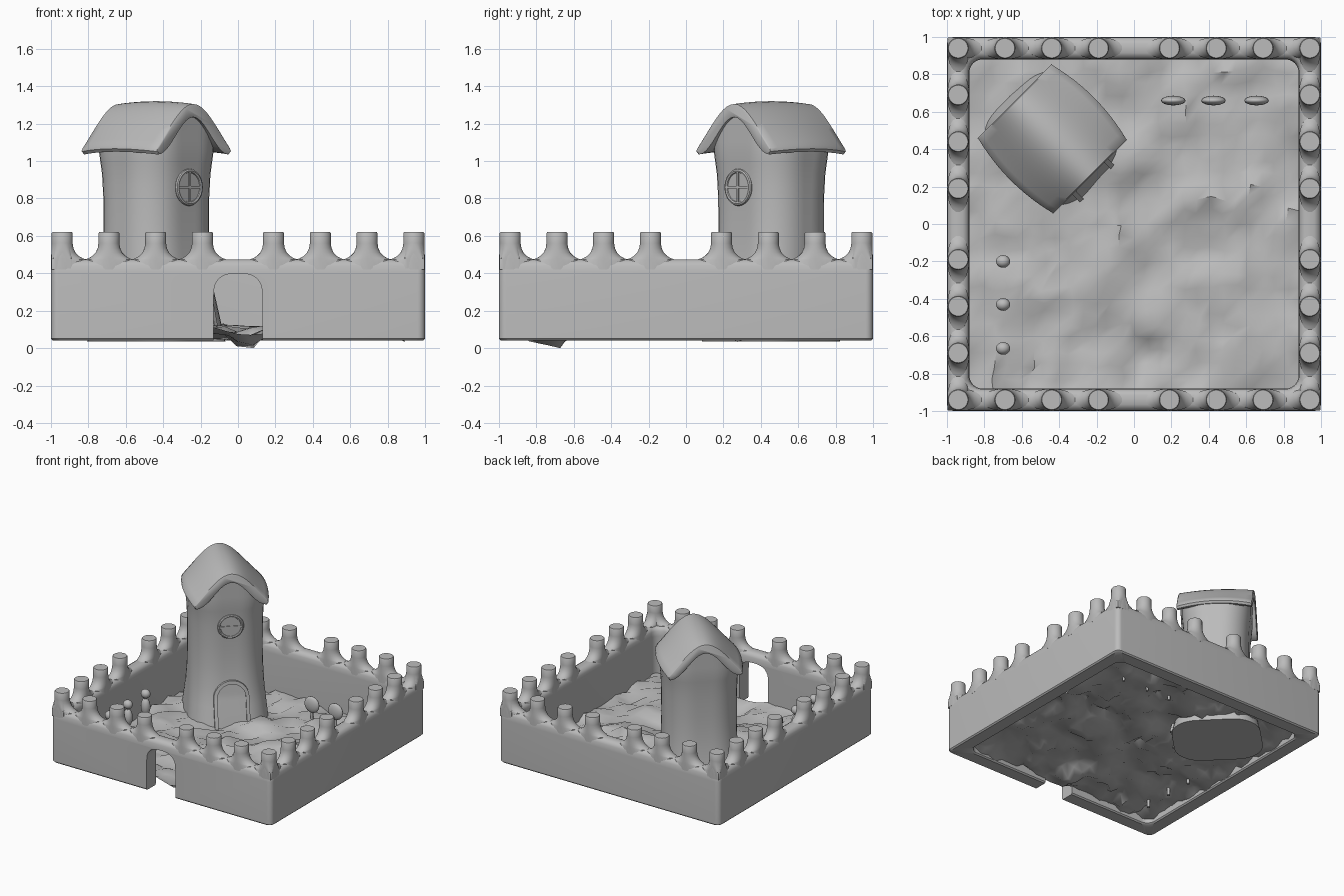
import bpy, bmesh, math, random
from mathutils import Vector, noise
from math import sin, cos, pi, sqrt

if "Cube" in bpy.data.objects:
    bpy.data.objects.remove(bpy.data.objects["Cube"])

random.seed(4)
grey = bpy.data.materials.new("stone grey")
grey.diffuse_color = (0.5, 0.5, 0.5, 1)
grey.use_nodes = True
grey.node_tree.nodes["Principled BSDF"].inputs["Base Color"].default_value = grey.diffuse_color


def finish(ob, angle=40):
    ob.data.materials.clear()
    ob.data.materials.append(grey)
    bpy.ops.object.select_all(action='DESELECT')
    ob.select_set(True)
    bpy.context.view_layer.objects.active = ob
    bpy.ops.object.shade_smooth_by_angle(angle=math.radians(angle))
    return ob


def loft(name, rings, cap=True, wrap=False, closed=True, angle=40):
    """Skin a list of equal-length point rings."""
    bm = bmesh.new()
    vs = [[bm.verts.new(p) for p in r] for r in rings]
    n = len(rings[0])
    for i in range(len(vs) if wrap else len(vs) - 1):
        a, b = vs[i], vs[(i + 1) % len(vs)]
        for j in range(n if closed else n - 1):
            k = (j + 1) % n
            bm.faces.new((a[j], a[k], b[k], b[j]))
    if cap and not wrap:
        bm.faces.new(vs[0])
        bm.faces.new(vs[-1])
    bmesh.ops.recalc_face_normals(bm, faces=bm.faces)
    me = bpy.data.meshes.new(name)
    bm.to_mesh(me)
    bm.free()
    ob = bpy.data.objects.new(name, me)
    bpy.context.collection.objects.link(ob)
    return finish(ob, angle)


def round_rect(hx, hy, r, z, seg=8, sub=6):
    """Rounded rectangle ring with subdivided straight sides."""
    pts = []
    for q, (sx, sy) in enumerate([(1, 1), (-1, 1), (-1, -1), (1, -1)]):
        for i in range(seg + 1):
            a = pi / 2 * (q + i / seg)
            pts.append(Vector((sx * (hx - r) + r * cos(a), sy * (hy - r) + r * sin(a), z)))
    out = []
    for i, p in enumerate(pts):
        out.append(p)
        if i % (seg + 1) == seg:
            nxt = pts[(i + 1) % len(pts)]
            out += [p.lerp(nxt, k / sub) for k in range(1, sub)]
    return out


# Wall: profile (offset from centre line, height) swept round the square
profile = [(-.05, .04), (.05, .04), (.06, .05), (.06, .40), (.057, .44), (.047, .462),
           (.025, .474), (-.025, .474), (-.047, .462), (-.057, .44), (-.06, .40), (-.06, .05)]
wall = loft("wall", [round_rect(.94 + d, .94 + d, .055 - .25 * d, z, 6, 1) for d, z in profile], wrap=True)

# Arched gateway cut through the front wall
arch = [(-.13, -.1)]
for i in range(17):
    a = pi - pi * i / 16
    c, s = cos(a), sin(a)
    arch.append((.13 * math.copysign(abs(c) ** .75, c), .28 + .12 * abs(s) ** .75))
arch.append((.13, -.1))
cutter = loft("gate_cutter", [[(x, y, z) for x, z in arch] for y in (-1.1, -.8)])
cutter.hide_render = True
mod = wall.modifiers.new("gate", 'BOOLEAN')
mod.operation, mod.solver, mod.object = 'DIFFERENCE', 'EXACT', cutter
bpy.context.view_layer.objects.active = wall
bpy.ops.object.modifier_apply(modifier="gate")
bpy.data.objects.remove(cutter)
finish(wall)

# Merlons: round pegs that flare out along the wall
flare = [(.62, .052, .052), (.614, .056, .056), (.56, .056, .056), (.535, .06, .057), (.51, .071, .058),
         (.492, .089, .059), (.48, .11, .059), (.473, .13, .059), (.42, .13, .0595)]
lim = lambda t: max(-.998, min(.998, t))
for side in range(4):
    ca, sa = round(cos(side * pi / 2)), round(sin(side * pi / 2))
    for t in (-.94, -.69, -.44, -.19, .19, .44, .69, .94):
        rings = []
        for z, a, b in flare:
            ring = []
            for i in range(28):
                w = 2 * pi * i / 28
                x, y = lim(t + a * cos(w)), -.94 + b * sin(w)
                ring.append((x * ca - y * sa, x * sa + y * ca, z))
            rings.append(ring)
        loft("merlon", rings)

# Rough ground sheet inside the walls
N = 26
rows = []
for j in range(N + 1):
    row = []
    for i in range(N + 1):
        x, y = -.89 + 1.78 * i / N, -.89 + 1.78 * j / N
        z = .088 + .05 * noise.noise(Vector((x * 4, y * 4, 2))) + random.uniform(-.025, .025)
        z -= .075 * math.exp(-((x - .02) ** 2 + (y + .7) ** 2) / .012)
        edge = i in (0, N) or j in (0, N)
        jit = 0 if edge else .018
        row.append((x + random.uniform(-jit, jit), y + random.uniform(-jit, jit), max(z, 0.0)))
    rows.append(row)
low = min(rows, key=lambda r: min(p[2] for p in r))
k = min(range(N + 1), key=lambda i: low[i][2])
low[k] = (low[k][0], low[k][1], 0.0)
loft("ground", rows, cap=False, closed=False, angle=50)

# Tower (local x = towards the door), placed turned by 45 degrees
def place(ob):
    ob.location = (-.437, .455, 0)
    ob.rotation_euler = (0, 0, -pi / 4)
    return ob


R = .2
LEVELS = [(.035, .335, .305), (.15, .308, .295), (.3, .272, .283), (.45, .251, .277), (.6, .241, .275),
          (.8, .241, .276), (.93, .247, .28), (1.05, .258, .292), (1.4, .26, .295)]


def size(z):
    for (z0, a0, b0), (z1, a1, b1) in zip(LEVELS, LEVELS[1:]):
        if z <= z1:
            f = max(0, (z - z0) / (z1 - z0))
            return a0 + f * (a1 - a0), b0 + f * (b1 - b0)


def surf(v, z):
    """Depth of the tower's front face."""
    hu, hv = size(z)
    d = max(0, abs(v) - (hv - R))
    return hu - R + sqrt(R * R - d * d)


def roof_top(t):
    return 1.085 + .235 * (.65 * (1 - t * t) + .35 * (1 + cos(pi * t)) / 2)


def roof_under(t):
    return 1.05 + .2 * (1 + cos(pi * min(1, abs(t)))) / 2


rings = []
for z in [.035, .09, .15, .22, .3, .37, .45, .52, .6, .7, .8, .87, .93, .99, 1.05, 1.1, 1.15, 1.2, 1.27]:
    hu, hv = size(z)
    ring = round_rect(hu, hv, R, z)
    for p in ring:
        p.z = min(p.z, roof_under(p.y / .29) + .015)
    rings.append(ring)
place(loft("tower", rings))

# Curved gable roof with drooping eaves
ts = [-1 + i / 10 for i in range(21)]
rings = []
for u, thin in [(-.272, .012), (-.28, 0)] + [(-.28 + .56 * i / 12, 0) for i in range(1, 12)] + [(.28, 0), (.272, .012)]:
    f = (u / .28) ** 2
    wide, sag = .31 - .035 * f, .015 * f
    if thin:
        u = math.copysign(.285, u)
    rings.append([(u, t * wide, roof_top(t) - sag - thin) for t in ts]
                 + [(u, (wide + .004) * 1.0, 1.066 - sag)]
                 + [(u, t * (wide - .008), roof_under(t) - sag + thin) for t in reversed(ts)]
                 + [(u, -(wide + .004), 1.066 - sag)])
place(loft("roof", rings))

# Door: raised arched panel and frame following the wall
def arch_width(z, w):
    return w if z < .29 else w * sqrt(max(0, 1 - ((z - .29) / w) ** 2))


zs = [.05 + .02 * i for i in range(13)] + [.29 + .108 * sin(pi / 2 * i / 8) for i in range(1, 9)]
panel = []
for z in zs:
    w = max(.001, arch_width(z, .108))
    panel.append([(surf(w * c / 3, z) + .006, w * c / 3, z) for c in range(-3, 4)])
place(loft("door", panel, cap=False, closed=False))


def arch_path(w):
    side = [(w, z) for z in zs[:13]]
    top = [(w * cos(pi * i / 16), .29 + w * sin(pi * i / 16)) for i in range(17)]
    return side[:-1] + top + [(-v, z) for v, z in reversed(side[:-1])]


frame = []
for (a, za), (b, zb) in zip(arch_path(.135), arch_path(.108)):
    frame.append([(surf(a, za) - .01, a, za), (surf(a, za) + .018, a, za),
                  (surf(b, zb) + .018, b, zb), (surf(b, zb) - .01, b, zb)])
place(loft("door_frame", frame))

# Round window: pane, ring and cross bars
def on_tower(name, u, v, z):
    ob = bpy.context.object
    ob.name = name
    place(ob)
    ob.location += Vector(((u + v) / sqrt(2), (v - u) / sqrt(2), z))
    return finish(ob)


bpy.ops.mesh.primitive_cylinder_add(vertices=32, radius=.09, depth=.008)
on_tower("window_pane", .246, 0, .86).rotation_euler = (0, pi / 2, -pi / 4)
bpy.ops.mesh.primitive_torus_add(major_radius=.088, minor_radius=.012, major_segments=36, minor_segments=8)
on_tower("window_ring", .247, 0, .86).rotation_euler = (0, pi / 2, -pi / 4)
for dims in ((.016, .176, .012), (.016, .012, .176)):
    bpy.ops.mesh.primitive_cube_add(size=1)
    bpy.context.object.scale = dims
    on_tower("window_bar", .248, 0, .86)

# Yard props: round targets on stakes, practice dummies on posts
def solid(kind, name, loc, scale, rot=(0, 0, 0)):
    if kind == 'ball':
        bpy.ops.mesh.primitive_uv_sphere_add(segments=16, ring_count=10, radius=1)
    else:
        bpy.ops.mesh.primitive_cylinder_add(vertices=20, radius=1, depth=2)
    ob = bpy.context.object
    ob.name, ob.location, ob.scale, ob.rotation_euler = name, loc, scale, rot
    finish(ob)


for x in (.21, .425, .655):
    solid('ball', "target", (x, .66, .2), (.066, .026, .066))
    solid('tube', "target_stake", (x, .66, .1), (.01, .01, .05))
for y in (-.2, -.43, -.665):
    solid('ball', "dummy_head", (-.7, y, .375), (.038, .034, .036))
    solid('ball', "dummy_body", (-.7, y, .27), (.038, .034, .07))
    solid('tube', "dummy_post", (-.7, y, .2), (.012, .012, .16))
